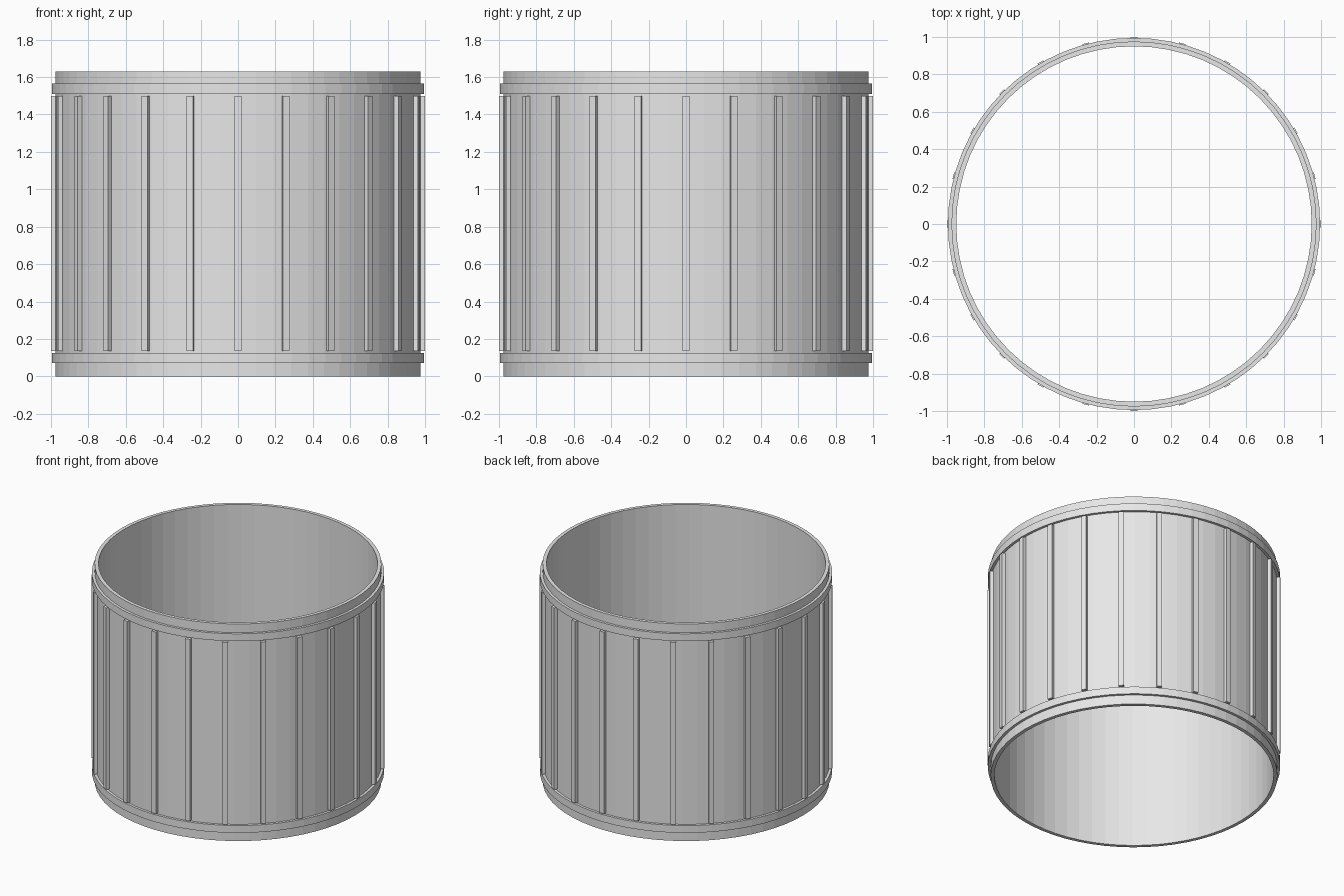
import bpy, bmesh
from math import sin, cos, pi, radians
from mathutils import Matrix, Vector

if "Cube" in bpy.data.objects:
    bpy.data.objects.remove(bpy.data.objects["Cube"], do_unlink=True)

SIDES = 64
RIBS = 24

grey = bpy.data.materials.new("light grey")
grey.use_nodes = True
grey.diffuse_color = (0.8, 0.8, 0.8, 1)
grey.node_tree.nodes["Principled BSDF"].inputs["Base Color"].default_value = (0.8, 0.8, 0.8, 1)


def finish(name, bm):
    bmesh.ops.recalc_face_normals(bm, faces=bm.faces)
    mesh = bpy.data.meshes.new(name)
    bm.to_mesh(mesh)
    bm.free()
    mesh.materials.append(grey)
    obj = bpy.data.objects.new(name, mesh)
    bpy.context.collection.objects.link(obj)
    return obj


def tube(name, inner, outer, bottom, top):
    """Open hollow cylinder with a rectangular wall section."""
    bm = bmesh.new()
    section = [(inner, bottom), (outer, bottom), (outer, top), (inner, top)]
    loops = []
    for i in range(SIDES):
        a = 2 * pi * i / SIDES
        loops.append([bm.verts.new((r * cos(a), r * sin(a), z)) for r, z in section])
    for i, here in enumerate(loops):
        there = loops[(i + 1) % SIDES]
        for k in range(4):
            n = (k + 1) % 4
            bm.faces.new((here[k], there[k], there[n], here[n]))
    return finish(name, bm)


# Main wall and the two raised bands
tube("drum_wall", 0.95, 0.976, 0, 1.63)
tube("lower_band", 0.962, 0.995, 0.07, 0.125)
tube("upper_band", 0.962, 0.995, 1.51, 1.565)

# Vertical ribs spaced evenly around the wall
bm = bmesh.new()
for i in range(RIBS):
    turn = Matrix.Rotation(2 * pi * i / RIBS, 4, "Z")
    place = Matrix.Translation(Vector((0.983, 0, 0.8175)))
    size = Matrix.Diagonal((0.034, 0.036, 1.365, 1))
    bmesh.ops.create_cube(bm, size=1, matrix=turn @ place @ size)
finish("vertical_ribs", bm)
